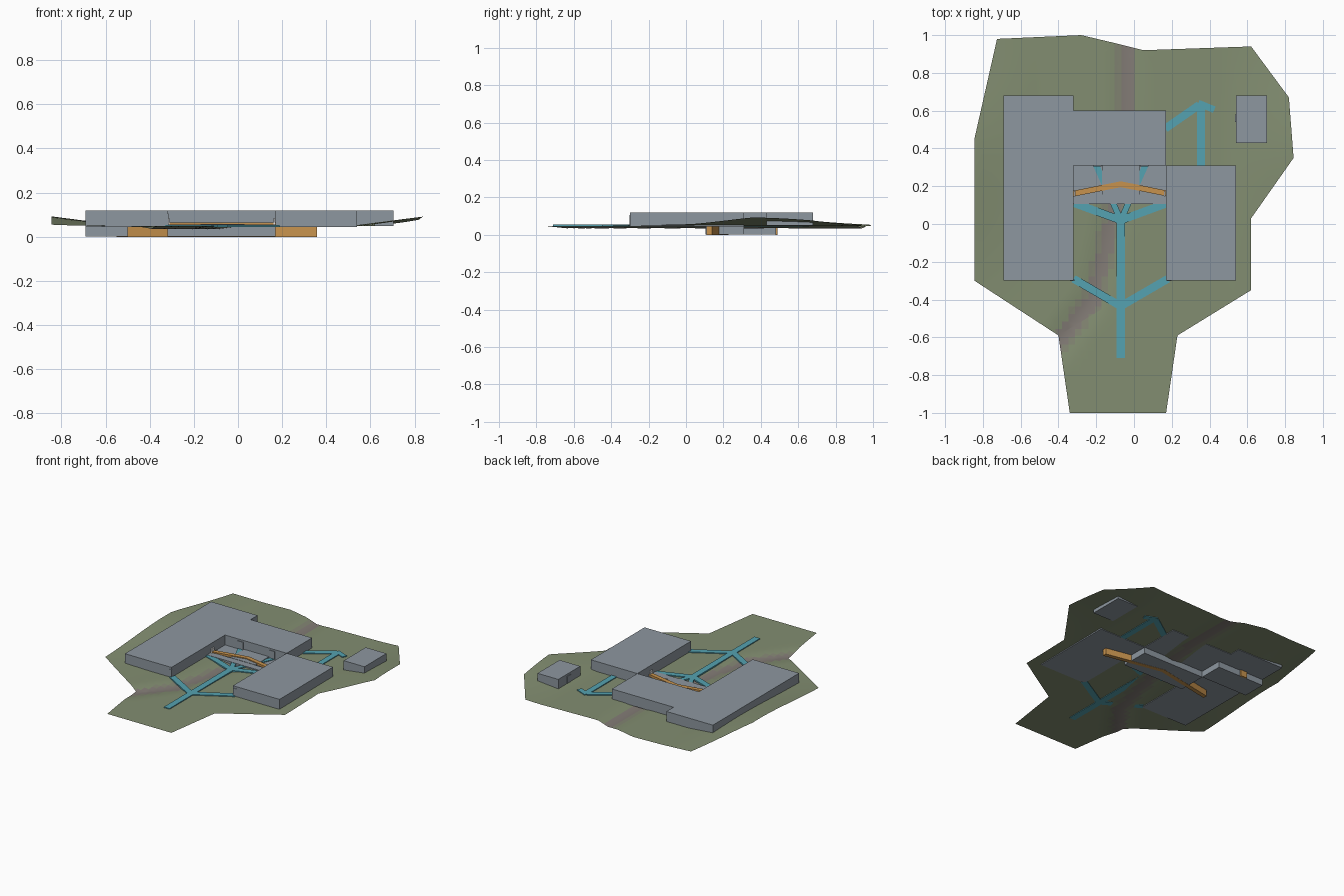
import bpy, bmesh, math
from mathutils import Vector

if "Cube" in bpy.data.objects:
    bpy.data.objects.remove(bpy.data.objects["Cube"])


def mat(name, r, g, b):
    m = bpy.data.materials.new(name)
    m.diffuse_color = (r, g, b, 1)
    m.use_nodes = True
    m.node_tree.nodes["Principled BSDF"].inputs["Base Color"].default_value = m.diffuse_color
    return m


GREY = mat("slate grey", 0.27, 0.31, 0.35)
GREEN = mat("grass green", 0.225, 0.27, 0.165)
MIX = mat("bank olive", 0.225, 0.235, 0.17)
MUD = mat("stream mauve", 0.225, 0.2, 0.18)
BLUE = mat("path blue", 0.09, 0.36, 0.44)
ORANGE = mat("beam orange", 0.57, 0.29, 0.075)
WHITE = mat("panel white", 0.85, 0.85, 0.85)


def finish(bm, name, *mats):
    bmesh.ops.recalc_face_normals(bm, faces=bm.faces)
    me = bpy.data.meshes.new(name)
    bm.to_mesh(me)
    bm.free()
    for m in mats:
        me.materials.append(m)
    ob = bpy.data.objects.new(name, me)
    bpy.context.collection.objects.link(ob)
    return ob


def prism(name, pts, z0, z1, m):
    """Extrude a plan outline between two heights."""
    bm = bmesh.new()
    f = bm.faces.new([bm.verts.new((x, y, z0)) for x, y in pts])
    r = bmesh.ops.extrude_face_region(bm, geom=[f], use_keep_orig=True)
    top = [v for v in r["geom"] if isinstance(v, bmesh.types.BMVert)]
    bmesh.ops.translate(bm, verts=top, vec=(0, 0, z1 - z0))
    return finish(bm, name, m)


def box(name, x0, x1, y0, y1, z0, z1, m):
    return prism(name, [(x0, y0), (x1, y0), (x1, y1), (x0, y1)], z0, z1, m)


def strip(name, a, b, w, z0=0.044, z1=0.054, m=BLUE):
    """Flat walkway between two plan points."""
    a, b = Vector(a), Vector(b)
    d = (b - a).normalized()
    n = Vector((-d.y, d.x)) * w / 2
    return prism(name, [a - n, b - n, b + n, a + n], z0, z1, m)


# terrain sheet with a shallow stream gully and raised sides
STREAM = [(-0.035, 1.0), (-0.04, 0.55), (-0.1, 0.1), (-0.16, -0.18),
          (-0.22, -0.4), (-0.42, -0.66)]


def stream_dist(x, y):
    best, p = 9, Vector((x, y))
    for a, b in zip(STREAM, STREAM[1:]):
        a, b = Vector(a), Vector(b)
        t = max(0, min(1, (p - a).dot(b - a) / (b - a).length_squared))
        best = min(best, (p - a.lerp(b, t)).length)
    return best


def ground(x, y):
    t = max(0, min(1, (abs(x) - 0.5) / 0.34))
    hill = 0.044 * t * math.exp(-((y - 0.38) / 0.5) ** 2)
    gully = 0.014 * max(0, 1 - stream_dist(x, y) / 0.1)
    return 0.048 + hill - gully


OUTLINE = [(-0.725, 0.98), (-0.28, 1.0), (-0.09, 0.955), (0.05, 0.92),
           (0.62, 0.94), (0.82, 0.67), (0.845, 0.35), (0.62, 0.03),
           (0.62, -0.35), (0.23, -0.59), (0.17, -1.0), (-0.34, -1.0),
           (-0.4, -0.59), (-0.845, -0.3), (-0.845, 0.45)]
bm = bmesh.new()
bm.faces.new([bm.verts.new((x, y, 0)) for x, y in reversed(OUTLINE)])
bmesh.ops.triangulate(bm, faces=bm.faces[:])
for axis, step in ((0, 0.035), (1, 0.04)):
    for i in range(-26, 27):
        co, no = [0, 0, 0], [0, 0, 0]
        co[axis], no[axis] = i * step + 0.003, 1
        bmesh.ops.bisect_plane(bm, geom=bm.verts[:] + bm.edges[:] + bm.faces[:],
                               plane_co=co, plane_no=no, dist=1e-5)
for v in bm.verts:
    v.co.z = ground(v.co.x, v.co.y)
for f in bm.faces:
    f.smooth = True
    c = f.calc_center_median()
    d = stream_dist(c.x, c.y)
    f.material_index = 2 if d < 0.036 else 1 if d < 0.055 else 0
terrain = finish(bm, "terrain", GREEN, MIX, MUD)
if sum(p.normal.z for p in terrain.data.polygons) < 0:
    terrain.data.flip_normals()

# main halls
prism("west_and_link_hall", [(-0.69, -0.3), (-0.32, -0.3), (-0.32, 0.31), (0.17, 0.31),
      (0.17, 0.6), (-0.32, 0.6), (-0.32, 0.68), (-0.69, 0.68)], 0.044, 0.12, GREY)
box("east_hall", 0.17, 0.54, -0.3, 0.31, 0.044, 0.12, GREY)
box("outbuilding", 0.54, 0.705, 0.43, 0.68, 0.05, 0.12, GREY)

# lower level and sunken courtyard
box("courtyard_base", -0.32, 0.17, 0.105, 0.31, 0.001, 0.049, GREY)
box("courtyard_front_slab", -0.32, 0.17, 0.105, 0.155, 0.04, 0.056, GREY)
box("courtyard_centre_block", -0.17, 0.03, 0.155, 0.31, 0.04, 0.058, GREY)
box("west_lower_room", -0.69, -0.32, 0.31, 0.48, 0.001, 0.05, GREY)
box("lower_room_door", -0.55, -0.5, 0.478, 0.49, 0, 0.046, ORANGE)

# bent beam crossing the courtyard and running under both halls
prism("chevron_beam", [(-0.5, 0.11), (-0.07, 0.195), (0.357, 0.11), (0.357, 0.14),
      (-0.07, 0.226), (-0.5, 0.14)], 0, 0.064, ORANGE)
for side, x in (("west", -0.318), ("east", 0.16)):
    box(side + "_beam_panel", x, x + 0.008, 0.145, 0.175, 0.05, 0.085, WHITE)

# walkways
HUB = (-0.07, 0.02)
strip("main_path", (-0.07, -0.71), (-0.07, 0.03), 0.045)
for s in (-1, 1):
    side = "west" if s < 0 else "east"
    strip(side + "_branch_path", (-0.07, -0.435), (-0.07 + s * 0.25, -0.29), 0.042)
    strip(side + "_fan_path", HUB, (-0.07 + s * 0.245, 0.11), 0.042)
    strip(side + "_inner_path", HUB, (-0.07 + s * 0.13, 0.31), 0.032)
    # doors where paths meet the halls
    x = -0.07 + s * 0.125
    box(side + "_court_door", x - 0.022, x + 0.022, 0.305, 0.312, 0.05, 0.108, GREY)
    x = -0.07 + s * 0.257
    box(side + "_hall_door", x - 0.012, x + 0.012, -0.303, -0.295, 0.05, 0.105, GREY)
strip("rear_path", (0.355, 0.31), (0.355, 0.64), 0.042)
strip("rear_diagonal_path", (0.165, 0.505), (0.345, 0.63), 0.042)
strip("rear_stub_path", (0.34, 0.64), (0.425, 0.605), 0.036)
box("outbuilding_door", 0.535, 0.545, 0.54, 0.58, 0.055, 0.105, GREY)
